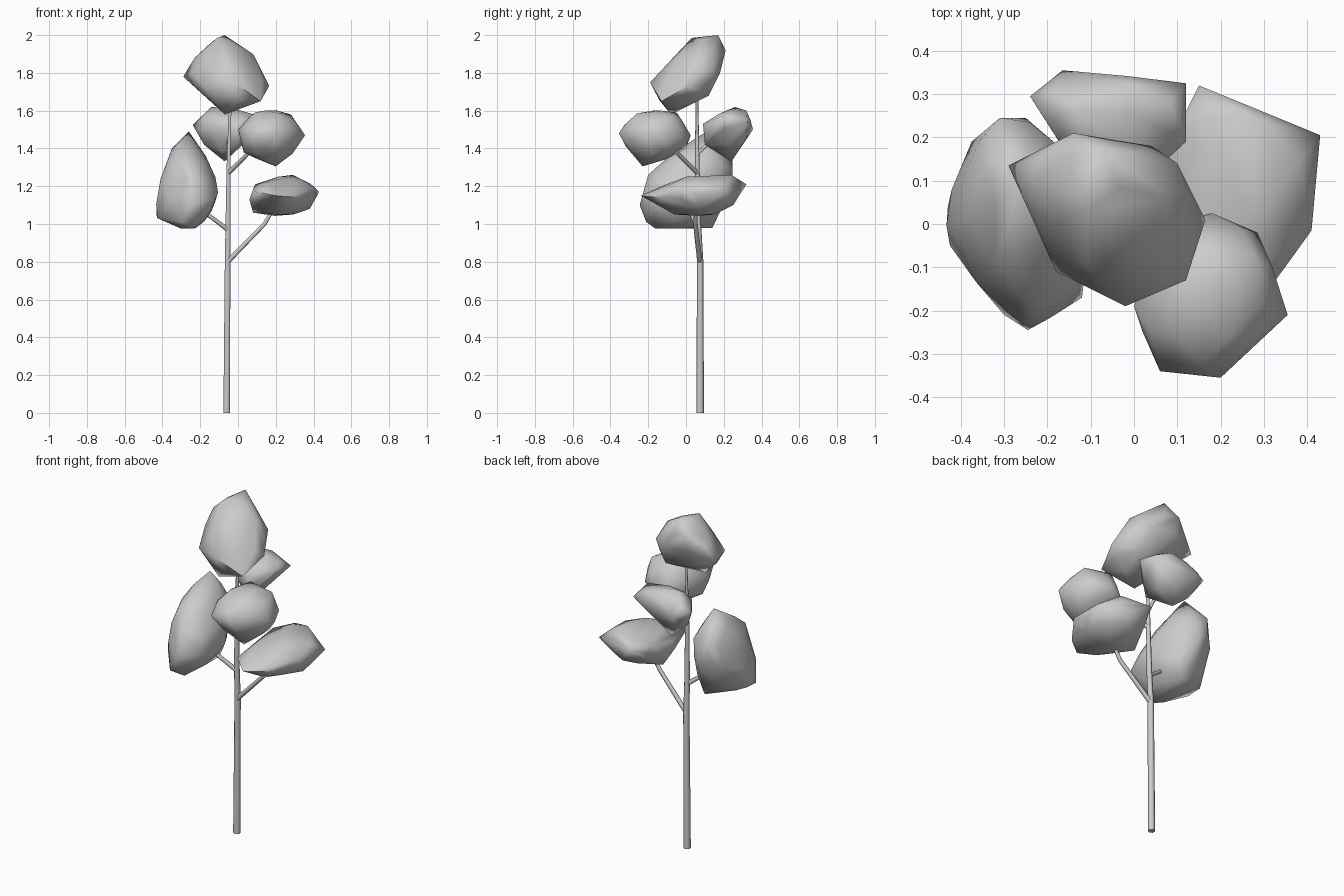
import bpy, bmesh, math

if "Cube" in bpy.data.objects:
    bpy.data.objects.remove(bpy.data.objects["Cube"])


def finish(obj, angle):
    bpy.ops.object.select_all(action='DESELECT')
    obj.select_set(True)
    bpy.context.view_layer.objects.active = obj
    if obj.type == 'CURVE':
        bpy.ops.object.convert(target='MESH')
        obj = bpy.context.view_layer.objects.active
    bm = bmesh.new()
    bm.from_mesh(obj.data)
    bmesh.ops.recalc_face_normals(bm, faces=bm.faces[:])
    bm.to_mesh(obj.data)
    bm.free()
    bpy.ops.object.shade_smooth_by_angle(angle=math.radians(angle))


def limb(name, path):
    """Six-sided tapered tube through (x, y, z, radius) points."""
    cu = bpy.data.curves.new(name, 'CURVE')
    cu.dimensions = '3D'
    cu.bevel_depth = 1.0
    cu.bevel_resolution = 1
    cu.use_fill_caps = True
    sp = cu.splines.new('POLY')
    sp.points.add(len(path) - 1)
    for p, (x, y, z, r) in zip(sp.points, path):
        p.co = (x, y, z, 1)
        p.radius = r
    obj = bpy.data.objects.new(name, cu)
    bpy.context.collection.objects.link(obj)
    finish(obj, 65)


def hull(bm):
    bmesh.ops.convex_hull(bm, input=bm.verts[:])
    loose = [v for v in bm.verts if not v.link_faces]
    bmesh.ops.delete(bm, geom=loose, context='VERTS')


def clump(name, corners, bulge=0.12):
    """Leaf mass wrapped around corner points, its face centres pushed out a little."""
    bm = bmesh.new()
    for c in corners:
        bm.verts.new(c)
    hull(bm)
    bmesh.ops.recalc_face_normals(bm, faces=bm.faces[:])
    extra = [f.calc_center_median() + f.normal * bulge * math.sqrt(f.calc_area())
             for f in bm.faces]
    bmesh.ops.delete(bm, geom=bm.faces[:] + bm.edges[:], context='EDGES_FACES')
    bm.clear()
    for c in list(corners) + extra:
        bm.verts.new(c)
    hull(bm)
    me = bpy.data.meshes.new(name)
    bm.to_mesh(me)
    bm.free()
    obj = bpy.data.objects.new(name, me)
    bpy.context.collection.objects.link(obj)
    finish(obj, 60)


# Trunk and branches
limb("trunk", [(-.06, .075, 0, .02), (-.055, .075, .8, .017), (-.053, .065, 1.0, .015),
               (-.05, .06, 1.3, .012), (-.04, .057, 1.7, .007)])
limb("branch_right", [(-.055, .073, .8, .014), (.14, .05, 1.0, .012), (.2, .05, 1.1, .009)])
limb("branch_left", [(-.054, .066, .97, .013), (-.16, .03, 1.05, .011), (-.22, .02, 1.13, .008)])
limb("branch_front", [(-.05, .06, 1.27, .012), (.04, -.03, 1.36, .011), (.1, -.09, 1.42, .008)])
limb("branch_back", [(-.048, .06, 1.37, .011), (-.05, .11, 1.42, .010), (-.05, .17, 1.47, .007)])

# Crown at the top
clump("leaves_top", [
    (-.29, .135, 1.78), (-.07, .17, 2.0), (-.11, .03, 1.985), (-.14, .21, 1.92), (.08, .06, 1.9),
    (.1, .14, 1.82), (.165, .01, 1.73), (.12, -.13, 1.65), (-.02, -.19, 1.75), (-.07, -.08, 1.58),
    (-.18, -.11, 1.73), (.05, .12, 1.68), (-.23, .1, 1.88), (.04, .18, 1.8)], .07)

# Back clump
clump("leaves_back", [
    (-.24, .295, 1.525), (-.165, .355, 1.5), (-.14, .26, 1.62), (0, .32, 1.6), (.12, .325, 1.54),
    (.12, .19, 1.57), (0, .09, 1.53), (-.16, .17, 1.54), (0, .1, 1.42), (-.07, .24, 1.33),
    (-.18, .24, 1.42)], .08)

# Front clump
clump("leaves_front", [
    (0, -.19, 1.5), (.09, -.2, 1.59), (.12, -.05, 1.59), (.28, -.08, 1.58), (.285, -.02, 1.45),
    (.355, -.21, 1.47), (.2, -.355, 1.48), (.06, -.34, 1.48), (.18, .025, 1.47), (.08, 0, 1.4),
    (.2, -.23, 1.305), (.03, -.2, 1.38), (.22, -.26, 1.585), (.28, -.1, 1.37)])

# Tall left clump
clump("leaves_left", [
    (-.26, .11, 1.49), (-.35, .13, 1.4), (-.31, .245, 1.34), (-.25, .245, 1.2), (-.41, 0, 1.24),
    (-.43, .04, 1.04), (-.425, -.05, 1.03), (-.245, -.245, 1.1), (-.3, -.21, 1.01),
    (-.24, -.16, .975), (-.22, .14, .98), (-.12, -.17, 1.13), (-.12, .05, 1.12), (-.12, 0, 1.25),
    (-.18, .185, 1.32), (-.23, -.2, 1.26), (-.375, .19, 1.2), (-.32, -.1, 1.34)])

# Flat right clump
clump("leaves_right", [
    (.15, .32, 1.21), (.09, .2, 1.21), (.29, .24, 1.26), (.43, .205, 1.17), (.41, -.015, 1.19),
    (.27, 0, 1.25), (.32, -.14, 1.14), (.2, -.24, 1.15), (.1, -.15, 1.17), (.06, .05, 1.13),
    (.08, .1, 1.06), (.29, .15, 1.05), (.22, -.06, 1.05), (.38, .07, 1.08), (.24, .25, 1.1)], .07)
